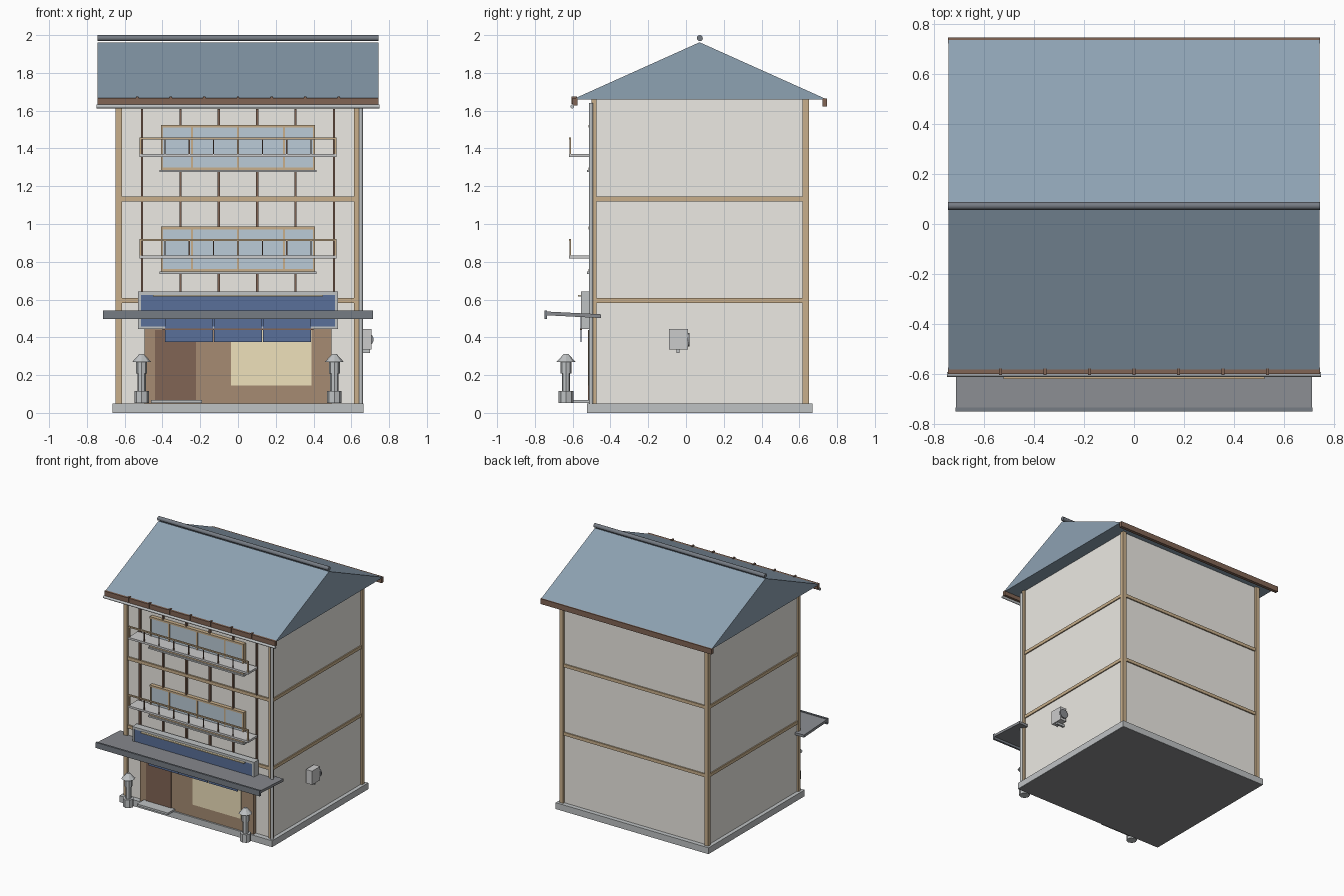
import bpy, bmesh, math

if "Cube" in bpy.data.objects:
    bpy.data.objects.remove(bpy.data.objects["Cube"])

def mat(name, r, g, b):
    m = bpy.data.materials.new(name)
    m.diffuse_color = (r, g, b, 1)
    m.use_nodes = True
    m.node_tree.nodes["Principled BSDF"].inputs["Base Color"].default_value = m.diffuse_color
    return m

PLASTER = mat("plaster", .84, .82, .77)
WOOD = mat("wood", .58, .43, .26)
DARK = mat("dark_wood", .22, .13, .09)
BROWN = mat("brown", .38, .26, .17)
ROOF = mat("roof_blue", .27, .36, .45)
RIDGE = mat("ridge_dark", .18, .2, .23)
SLATE = mat("slate", .25, .26, .28)
STONE = mat("stone", .52, .54, .55)
LIGHT = mat("light_grey", .72, .73, .74)
GLASS = mat("glass", .5, .6, .68)
NAVY = mat("navy", .1, .16, .32)
GLOW = mat("warm_glass", .86, .75, .5)
FOOT = mat("footing", .26, .26, .27)

def finish(name, bm, m):
    bmesh.ops.recalc_face_normals(bm, faces=bm.faces)
    me = bpy.data.meshes.new(name)
    bm.to_mesh(me)
    bm.free()
    me.materials.append(m)
    o = bpy.data.objects.new(name, me)
    bpy.context.collection.objects.link(o)
    return o

def box(name, x0, x1, y0, y1, z0, z1, m):
    bm = bmesh.new()
    bmesh.ops.create_cube(bm, size=1)
    for v in bm.verts:
        v.co = ((x0 + x1) / 2 + v.co.x * (x1 - x0), (y0 + y1) / 2 + v.co.y * (y1 - y0),
                (z0 + z1) / 2 + v.co.z * (z1 - z0))
    return finish(name, bm, m)

def extrude_x(name, profile, half, m):
    """Closed (y, z) profile extruded across x."""
    bm = bmesh.new()
    f = bm.faces.new([bm.verts.new((-half, y, z)) for y, z in profile])
    r = bmesh.ops.extrude_face_region(bm, geom=[f])
    for v in r["geom"]:
        if isinstance(v, bmesh.types.BMVert):
            v.co.x = half
    return finish(name, bm, m)

def cyl(name, loc, r1, r2, h, m, n=12, rot=(0, 0, 0), smooth=False):
    bm = bmesh.new()
    bmesh.ops.create_cone(bm, cap_ends=True, segments=n, radius1=r1, radius2=r2, depth=h)
    o = finish(name, bm, m)
    o.location, o.rotation_euler = loc, rot
    if smooth:
        for p in o.data.polygons:
            p.use_smooth = len(p.vertices) == 4
    return o

# Footing and walls
box("footing", -.665, .665, -.525, .67, 0, .05, STONE)
box("footing_underside", -.66, .66, -.52, .665, -.0005, .001, FOOT)
box("walls", -.635, .635, -.485, .635, .05, 1.66, PLASTER)

# Corner posts and floor bands
for sx in (-1, 1):
    xa, xb = sorted((sx * .615, sx * .648))
    box("front_corner_post", xa, xb, -.5, -.475, .05, 1.66, WOOD)
    box("back_corner_post", xa, xb, .618, .65, .05, 1.66, WOOD)
for z0, z1 in ((.583, .608), (1.12, 1.145)):
    box("floor_band", -.644, .644, -.497, .645, z0, z1, WOOD)

# Facade battens
for x in (-.508, -.305, -.102, .102, .305, .508):
    for z0, z1 in ((.608, 1.12), (1.145, 1.61)):
        box("facade_batten", x - .006, x + .006, -.502, -.48, z0, z1, DARK)

# Upper windows and balconies, one set per floor
for z in (.74, 1.278):
    box("window_glass", -.4, .4, -.508, -.48, z + .015, z + .235, GLASS)
    box("window_head", -.408, .408, -.515, -.48, z + .232, z + .246, WOOD)
    box("window_bottom_rail", -.408, .408, -.515, -.48, z + .008, z + .022, WOOD)
    for x in (-.402, -.243, 0, .243, .402):
        box("window_mullion", x - .006, x + .006, -.514, -.48, z + .012, z + .24, WOOD)
    box("window_sill", -.415, .415, -.525, -.48, z - .004, z + .008, STONE)
    b = z + .08
    box("balcony_slab", -.522, .522, -.62, -.5, b - .003, b + .013, LIGHT)
    box("balcony_rail", -.522, .522, -.62, -.608, b + .09, b + .1, WOOD)
    for i in range(-4, 5):
        w = .006 if abs(i) == 4 else .003
        x = i * .129
        box("balcony_baluster", x - w, x + w, -.618, -.61, b + .01, b + .092,
            WOOD if abs(i) == 4 else DARK)

# Roof, fascias, ridge, gutter
extrude_x("gable_roof", [(-.6, 1.66), (.745, 1.66), (.072, 1.962)], .743, ROOF)
box("front_fascia", -.744, .744, -.6, -.575, 1.628, 1.668, DARK)
box("back_fascia", -.744, .744, .722, .747, 1.622, 1.664, DARK)
cyl("ridge_pole", (0, .073, 1.984), .016, .016, 1.488, RIDGE, 12, (0, math.pi / 2, 0), True)
cyl("gutter", (0, -.602, 1.622), .01, .01, 1.496, STONE, 10, (0, math.pi / 2, 0), True)
for i in range(-3, 4):
    box("gutter_bracket", i * .178 - .006, i * .178 + .006, -.605, -.578, 1.635, 1.676, DARK)
cyl("downpipe", (.65, -.503, .845), .011, .011, 1.59, STONE, 10, smooth=True)

# Shop front
box("shop_front", -.495, .495, -.512, -.48, .05, .45, BROWN)
box("shop_door", -.44, -.222, -.518, -.48, .055, .44, DARK)
box("shop_window", -.036, .39, -.517, -.48, .145, .44, GLOW)
box("door_step", -.46, -.19, -.6, -.51, .052, .068, STONE)

# Sign board with raised frame
box("sign_board", -.515, .515, -.55, -.5, .455, .63, NAVY)
box("sign_frame_top", -.53, .53, -.557, -.5, .625, .643, STONE)
box("sign_frame_bottom", -.53, .53, -.557, -.5, .443, .458, STONE)
for x in (-.522, .522):
    box("sign_frame_side", x - .008, x + .008, -.557, -.5, .443, .643, STONE)
box("sign_light_bar", -.45, .45, -.572, -.55, .616, .624, GLOW)

# Awning and door curtain
extrude_x("awning", [(-.745, .517), (-.745, .537), (-.45, .522), (-.45, .502)], .712, SLATE)
box("awning_front_trim", -.714, .714, -.75, -.735, .498, .542, RIDGE)
for x in (-.26, 0, .26):
    box("door_curtain", x - .127, x + .127, -.558, -.552, .375, .51, NAVY)
box("curtain_rod", -.4, .4, -.561, -.551, .44, .448, DARK)

# Stone lanterns
for x in (-.51, .51):
    for part, r1, r2, z0, z1 in (("base", .039, .039, .052, .115), ("column", .022, .022, .115, .212),
                                 ("firebox", .029, .029, .208, .272), ("cap", .05, .012, .27, .312)):
        cyl("lantern_" + part, (x, -.635, (z0 + z1) / 2), r1, r2, z1 - z0, STONE, 8)

# Wall unit with fan
box("wall_unit", .655, .708, -.09, .01, .335, .443, LIGHT)
cyl("wall_unit_fan", (.682, .013, .388), .036, .036, .012, SLATE, 16, (math.pi / 2, 0, 0))
box("wall_unit_bracket", .63, .7, -.05, -.034, .318, .337, STONE)
